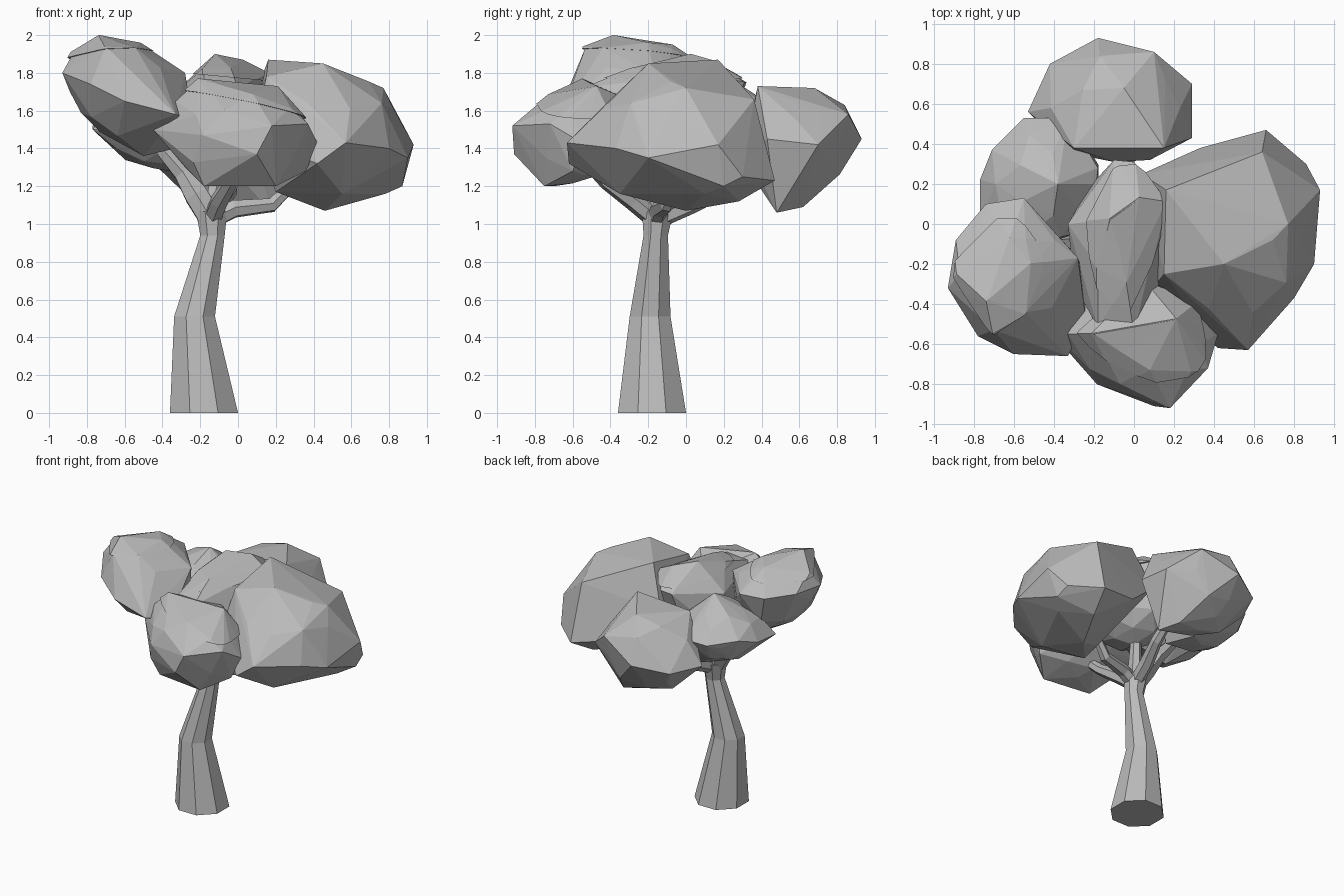
import bpy, bmesh, math, random
from mathutils import Vector

if "Cube" in bpy.data.objects:
    bpy.data.objects.remove(bpy.data.objects["Cube"], do_unlink=True)

random.seed(4)
UP = Vector((0, 0, 1))

grey = bpy.data.materials.new("plain grey")
grey.use_nodes = True
colour = (.5, .5, .5, 1)
grey.diffuse_color = colour
grey.node_tree.nodes["Principled BSDF"].inputs["Base Color"].default_value = colour


def finish(bm, name):
    """Turn a bmesh into a flat shaded object."""
    bmesh.ops.recalc_face_normals(bm, faces=bm.faces)
    mesh = bpy.data.meshes.new(name)
    bm.to_mesh(mesh)
    bm.free()
    mesh.materials.append(grey)
    obj = bpy.data.objects.new(name, mesh)
    bpy.context.collection.objects.link(obj)
    return obj


def tube(name, path, radii, sides, level=False):
    """Faceted tube along a path; level keeps every ring horizontal."""
    bm = bmesh.new()
    points = [Vector(p) for p in path]
    rings = []
    for i, point in enumerate(points):
        ahead = points[min(i + 1, len(points) - 1)] - points[max(i - 1, 0)]
        turn = UP.rotation_difference(UP if level else ahead)
        ring = []
        for k in range(sides):
            angle = math.tau * (k + .5) / sides
            spoke = Vector((math.cos(angle), math.sin(angle), 0)) * radii[i]
            ring.append(bm.verts.new(point + turn @ spoke))
        rings.append(ring)
    for low, high in zip(rings, rings[1:]):
        for k in range(sides):
            n = (k + 1) % sides
            bm.faces.new((low[k], low[n], high[n], high[k]))
    bm.faces.new(rings[0])
    bm.faces.new(rings[-1])
    return finish(bm, name)


def hull_mesh(centre, radii, corners):
    """Faceted boulder: a rough ellipsoid wrapped together with its corners."""
    bm = bmesh.new()
    bmesh.ops.create_icosphere(bm, subdivisions=2, radius=1)
    bmesh.ops.delete(bm, geom=bm.edges[:], context='EDGES_FACES')
    for v in bm.verts:
        rough = random.uniform(.86, .98)
        v.co = Vector(c + r * a * rough for c, r, a in zip(centre, radii, v.co))
    for corner in corners:
        bm.verts.new(corner)
    bmesh.ops.convex_hull(bm, input=bm.verts[:])
    loose = [v for v in bm.verts if not v.link_faces]
    bmesh.ops.delete(bm, geom=loose, context='VERTS')
    return bm


def foliage(name, centre, radii, corners, ledge=None):
    """One leaf clump, with an optional overhanging upper shell."""
    bm = hull_mesh(centre, radii, corners)
    if ledge:
        height, tilt = ledge
        shell = bm.copy()
        middle = Vector(centre)
        cut = middle + UP * height
        bmesh.ops.bisect_plane(shell, geom=shell.verts[:] + shell.edges[:] + shell.faces[:],
                               plane_co=cut, plane_no=Vector(tilt), clear_inner=True)
        rim = [e for e in shell.edges if e.is_boundary]
        bmesh.ops.holes_fill(shell, edges=rim, sides=0)
        for v in shell.verts:
            offset = v.co - middle
            v.co = middle + Vector((offset.x * 1.06, offset.y * 1.06, offset.z))
        finish(shell, name + "_upper_shell")
    finish(bm, name)


# Trunk
tube("trunk", [(-.18, -.18, 0), (-.23, -.19, .51), (-.135, -.16, .94), (-.14, -.15, 1.07)],
     [.195, .117, .07, .09], 8, level=True)

# Branches, the left one thickest
fork = (-.14, -.16, 1.02)
branches = {
    "left_branch": (.07, [(-.22, -.14, 1.15), (-.29, -.1, 1.27), (-.42, -.1, 1.42)]),
    "right_branch": (.05, [(-.02, -.14, 1.08), (.18, -.1, 1.1), (.3, -.06, 1.22)]),
    "front_branch": (.05, [(-.1, -.28, 1.12), (-.04, -.42, 1.22), (.02, -.55, 1.35)]),
    "back_branch": (.05, [(-.1, .02, 1.1), (-.04, .2, 1.18), (-.02, .42, 1.32)]),
    "centre_branch": (.05, [(-.12, -.13, 1.15), (-.1, -.1, 1.3), (-.08, -.1, 1.45)]),
}
for label, (thick, path) in branches.items():
    tube(label, [fork] + path, [thick, thick, thick * .8, thick * .6], 6)

# Broad clump on the right
foliage("right_foliage", (.48, -.08, 1.45), (.42, .44, .37), [
    (.93, .17, 1.42), (.9, -.2, 1.35), (.87, .2, 1.2), (.8, -.37, 1.4),
    (.57, -.63, 1.43), (.42, -.62, 1.32), (.64, .36, 1.66), (.16, .17, 1.87),
    (.45, -.2, 1.85), (.77, 0, 1.72), (.46, 0, 1.07), (.04, .25, 1.55),
    (.15, -.25, 1.78), (.78, .1, 1.16), (.08, -.34, 1.45), (.2, -.3, 1.17),
    (.66, .47, 1.23), (.86, .3, 1.25), (.33, .38, 1.3), (.6, .28, 1.12),
    (.55, -.35, 1.16)])

# High clump on the left
foliage("left_foliage", (-.59, -.26, 1.7), (.3, .37, .28), [
    (-.93, -.32, 1.8), (-.89, -.08, 1.81), (-.74, .1, 1.8), (-.55, .13, 1.8),
    (-.28, -.17, 1.8), (-.24, -.48, 1.55), (-.33, -.66, 1.58), (-.6, -.65, 1.65),
    (-.78, -.56, 1.74), (-.73, -.38, 2), (-.52, -.2, 1.96), (-.89, -.25, 1.7),
    (-.5, -.25, 1.36), (-.25, -.25, 1.42), (-.87, -.25, 1.91), (-.7, -.53, 1.94),
    (-.62, -.08, 1.95)], ledge=(.21, (-.1, .1, 1)))

# Clump at the front
foliage("front_foliage", (.02, -.6, 1.47), (.38, .27, .28), [
    (-.45, -.5, 1.5), (-.33, -.55, 1.65), (-.2, -.55, 1.77), (.2, -.48, 1.73),
    (.37, -.72, 1.53), (.42, -.55, 1.43), (.18, -.92, 1.52), (.1, -.91, 1.37),
    (.2, -.75, 1.2), (-.18, -.7, 1.2), (.05, -.3, 1.65), (.3, -.4, 1.55),
    (.36, -.6, 1.28), (-.28, -.6, 1.3)], ledge=(.17, (.25, .1, 1)))

# Clump at the back
foliage("back_foliage", (-.1, .58, 1.42), (.38, .3, .31), [
    (-.18, .93, 1.45), (.1, .86, 1.58), (.29, .7, 1.42), (.29, .43, 1.45),
    (-.53, .56, 1.4), (-.42, .8, 1.4), (-.17, .84, 1.63), (.18, .48, 1.06),
    (.1, .62, 1.09), (-.1, .78, 1.26), (-.3, .38, 1.7), (-.05, .68, 1.72),
    (.15, .38, 1.73), (.08, .32, 1.4)])

# Clump at the back left
foliage("back_left_foliage", (-.45, .2, 1.52), (.3, .33, .23), [
    (-.77, .22, 1.52), (-.77, 0, 1.5), (-.71, .37, 1.57), (-.55, .53, 1.55),
    (-.33, .53, 1.55), (-.18, .28, 1.6), (-.38, .2, 1.79), (-.52, .08, 1.33),
    (-.3, .3, 1.27), (-.25, .05, 1.3)])

# Narrow clump in the middle
foliage("centre_foliage", (-.08, -.1, 1.58), (.25, .38, .3), [
    (-.33, 0, 1.7), (-.18, -.52, 1.72), (0, -.55, 1.72), (.15, .1, 1.8),
    (0, .31, 1.75), (-.1, .32, 1.75), (-.12, .02, 1.9), (.02, .12, 1.87),
    (.15, -.25, 1.6), (-.3, -.3, 1.55)], ledge=(.2, (.1, 0, 1)))
